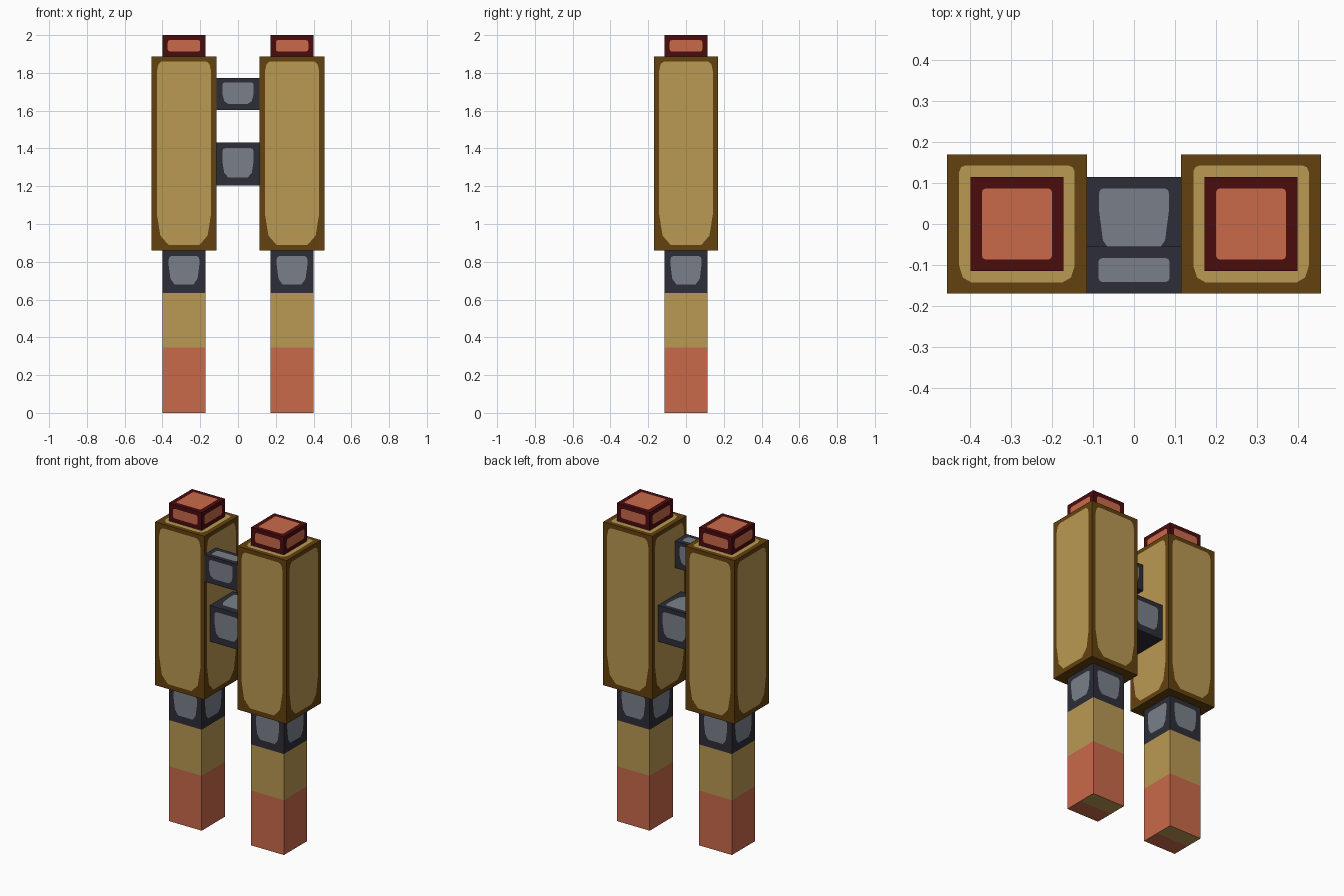
import bpy
import bmesh
from mathutils import Vector

cube = bpy.data.objects.get("Cube")
if cube:
    bpy.data.objects.remove(cube, do_unlink=True)


def material(name, r, g, b):
    """Flat material from display values, converted to linear."""
    def lin(c):
        c /= 255
        return c / 12.92 if c <= 0.04045 else ((c + 0.055) / 1.055) ** 2.4
    col = (lin(r), lin(g), lin(b), 1)
    m = bpy.data.materials.new(name)
    m.use_nodes = True
    m.diffuse_color = col
    m.node_tree.nodes["Principled BSDF"].inputs["Base Color"].default_value = col
    return m


tan = material("tan", 186, 152, 82)
brown = material("dark_brown", 99, 65, 14)
orange = material("burnt_orange", 202, 106, 74)
maroon = material("maroon", 75, 12, 15)
charcoal = material("charcoal", 45, 46, 55)
grey = material("steel_grey", 122, 128, 138)

X, Y, Z = Vector((1, 0, 0)), Vector((0, 1, 0)), Vector((0, 0, 1))
# each direction: outward normal, panel right axis, panel up axis
DIRS = {"front": (-Y, X, Z), "back": (Y, -X, Z), "left": (X, Y, Z),
        "right": (-X, -Y, Z), "top": (Z, X, Y), "bottom": (-Z, X, -Y)}
SIDES = ["front", "back", "left", "right"]


def add_side(bm, lo, hi, direction, panel):
    """One box side; panel = (side, top, bottom margins, top and bottom corner cuts)."""
    n, u, v = DIRS[direction]
    centre, half = (lo + hi) / 2, (hi - lo) / 2
    w, h, d = (abs(half.dot(a)) for a in (u, v, n))

    def vert(a, b):
        return bm.verts.new(centre + n * d + u * a + v * b)

    corners = [vert(-w, -h), vert(w, -h), vert(w, h), vert(-w, h)]
    if panel is None:
        bm.faces.new(corners)
        return
    side, top, bottom, cut_top, cut_bottom = panel
    groups = []
    for i, (sx, sy) in enumerate([(-1, -1), (1, -1), (1, 1), (-1, 1)]):
        cx, cy = cut_top if sy > 0 else cut_bottom
        px, py = w - side, h - (top if sy > 0 else bottom)
        pts = [(px, py - cy), (px - cx * .3, py - cy * .3), (px - cx, py)]
        if sx * sy < 0:
            pts.reverse()
        groups.append([vert(sx * a, sy * b) for a, b in pts])
    # surrounding frame, then the panel itself
    for i in range(4):
        j = (i + 1) % 4
        a, b, c = groups[i]
        bm.faces.new((corners[i], b, a))
        bm.faces.new((corners[i], c, b))
        bm.faces.new((corners[i], corners[j], groups[j][0], c))
    bm.faces.new([p for g in groups for p in g]).material_index = 1


def box(name, lo, hi, mats, sides, panels=None, mirror=True, split_base=False):
    """Box with the listed sides and flush panels, optionally paired across x."""
    bm = bmesh.new()
    for s in sides:
        add_side(bm, Vector(lo), Vector(hi), s, (panels or {}).get(s))
    bmesh.ops.remove_doubles(bm, verts=bm.verts, dist=1e-5)
    if split_base:
        bmesh.ops.bisect_plane(bm, geom=bm.verts[:] + bm.edges[:] + bm.faces[:],
                               plane_co=(0, 0, 0), plane_no=(0, 1, 0))
        for f in bm.faces:
            f.normal_update()
            if f.normal.z < -.5 and f.calc_center_median().y > 0:
                f.material_index = 1
    me = bpy.data.meshes.new(name)
    bm.to_mesh(me)
    bm.free()
    for m in mats:
        me.materials.append(m)
    ob = bpy.data.objects.new(name, me)
    bpy.context.collection.objects.link(ob)
    if mirror:
        mod = ob.modifiers.new("pair", "MIRROR")
        mod.use_mirror_merge = False


def panelled(side_panel, top_panel=None):
    p = {s: side_panel for s in SIDES}
    if top_panel:
        p["top"] = top_panel
    return p


R = .115            # half width of the slim parts
IN, OUT = .172, .4  # slim parts across x
square = (.028, .028, .028, (.01, .01), (.01, .01))

# slim lower columns
box("lower_column", (IN, -R, 0), (OUT, R, .345), [orange, tan],
    SIDES + ["bottom"], split_base=True)
box("middle_column", (IN, -R, .345), (OUT, R, .635), [tan], SIDES)
box("column_collar", (IN, -R, .635), (OUT, R, .86), [charcoal, grey], SIDES,
    panelled((.033, .03, .046, (.015, .015), (.03, .1))))

# wide upper casings
box("casing", (R, -.17, .86), (.457, .17, 1.887), [brown, tan], SIDES + ["top", "bottom"],
    panelled((.028, .026, .03, (.025, .05), (.06, .16)),
             (.03, .027, .027, (.015, .015), (.03, .04))))

# end caps
box("end_cap", (IN, -R, 1.887), (OUT, R, 2), [maroon, orange], SIDES + ["top"],
    panelled((.028, .026, .026, (.012, .012), (.012, .012)), square))

# cross bars joining the casings
bar_sides = ["front", "back", "top", "bottom"]
box("upper_bar", (-R, -.17, 1.603), (R, -.055, 1.772), [charcoal, grey], bar_sides,
    panelled((.033, .022, .033, (.012, .012), (.03, .05)), square), mirror=False)
box("lower_bar", (-R, -R, 1.205), (R, R, 1.432), [charcoal, grey], bar_sides,
    panelled((.033, .03, .042, (.015, .015), (.03, .08)),
             (.03, .028, .045, (.01, .01), (.03, .1))), mirror=False)
